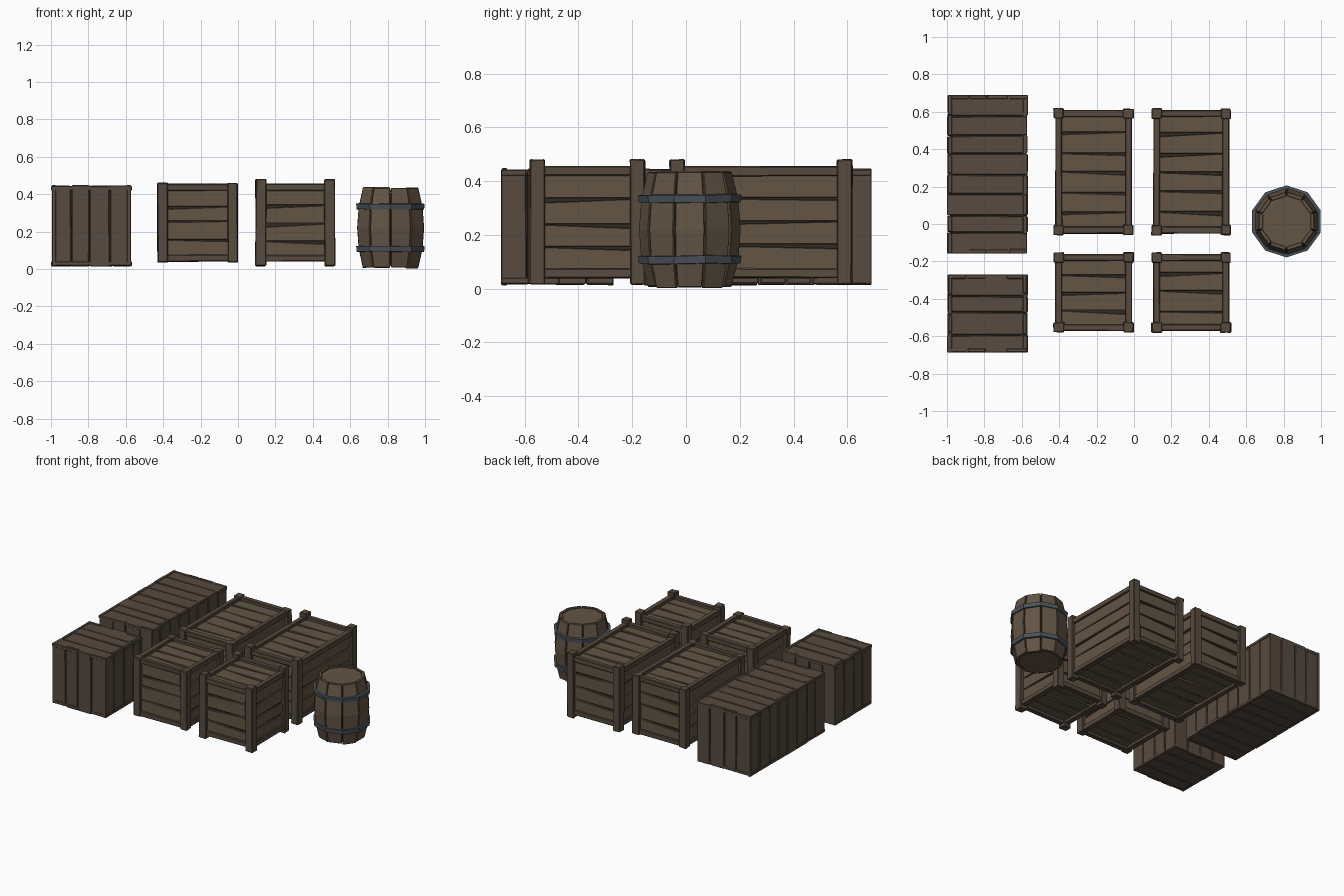
import bpy, bmesh, math, random
from mathutils import Vector

if "Cube" in bpy.data.objects:
    bpy.data.objects.remove(bpy.data.objects["Cube"])

random.seed(4)
AX = [Vector((1, 0, 0)), Vector((0, 1, 0)), Vector((0, 0, 1))]


def material(name, rgb):
    m = bpy.data.materials.new(name)
    m.diffuse_color = (*rgb, 1)
    m.use_nodes = True
    m.node_tree.nodes["Principled BSDF"].inputs["Base Color"].default_value = m.diffuse_color
    return m


WOOD = material("wood", (0.125, 0.09, 0.06))
FRAME = material("frame_wood", (0.095, 0.07, 0.05))
DARK = material("gap_shadow", (0.03, 0.022, 0.016))
IRON = material("iron", (0.07, 0.085, 0.1))


def jit(a):
    return random.uniform(-a, a)


def hexa(bm, bottom, top, mat):
    v = [bm.verts.new(p) for p in bottom + top]
    for f in ((0, 1, 2, 3), (4, 5, 6, 7), (0, 1, 5, 4), (1, 2, 6, 5), (2, 3, 7, 6), (3, 0, 4, 7)):
        bm.faces.new([v[i] for i in f]).material_index = mat


def box(bm, lo, hi, mat, j=0.0):
    def ring(z):
        return [Vector((x + jit(j), y + jit(j), z + jit(j)))
                for x, y in ((lo[0], lo[1]), (hi[0], lo[1]), (hi[0], hi[1]), (lo[0], hi[1]))]
    hexa(bm, ring(lo[2]), ring(hi[2]), mat)


def panel(bm, lo, hi, axis, sign, run, inset, thick, gap, wedge, endjit, mat):
    """Row of uneven planks covering one face of the box lo..hi."""
    stack = 3 - axis - run
    face = (hi if sign > 0 else lo)[axis] - sign * inset
    a, b = lo[stack] + 0.003, hi[stack] - 0.003
    n = max(4, round((b - a) / 0.105))
    step = (b - a) / n
    cuts = [a + step * i + (jit(0.01) if 0 < i < n else 0) for i in range(n + 1)]
    for i in range(n):
        s0, s1 = cuts[i] + (gap if i else 0), cuts[i + 1] - (gap if i < n - 1 else 0)
        w = random.uniform(0.3, 1) * wedge if i < n - 1 else 0
        flip = random.random() < 0.5
        r0, r1 = lo[run] + jit(endjit), hi[run] + jit(endjit)
        quad = [(r0, s0), (r1, s0), (r1, s1 - (0 if flip else w)), (r0, s1 - (w if flip else 0))]
        out = face + jit(0.002)
        hexa(bm, [AX[run] * r + AX[stack] * s + AX[axis] * (face - sign * thick) for r, s in quad],
             [AX[run] * r + AX[stack] * s + AX[axis] * out for r, s in quad], mat)


def finish(bm, name, mats, bevel=0.003):
    bmesh.ops.recalc_face_normals(bm, faces=bm.faces[:])
    me = bpy.data.meshes.new(name)
    bm.to_mesh(me)
    bm.free()
    ob = bpy.data.objects.new(name, me)
    bpy.context.collection.objects.link(ob)
    for m in mats:
        me.materials.append(m)
    if bevel:
        mod = ob.modifiers.new("worn_edges", 'BEVEL')
        mod.width, mod.segments = bevel, 1
    return ob


def grow(lo, hi, d):
    return [c - d for c in lo], [c + d for c in hi]


def plank_crate(name, lo, hi):
    # Plain crate: vertical boards on the sides, cross boards on top and bottom
    bm = bmesh.new()
    box(bm, *grow(lo, hi, -0.014), 1)
    for axis, run in ((0, 2), (1, 2), (2, 0)):
        for sign in (-1, 1):
            panel(bm, lo, hi, axis, sign, run, 0.003, 0.022, 0.002, 0.004, 0.003, 0)
    return finish(bm, name, [FRAME, DARK])


def framed_crate(name, lo, hi, post_z):
    # Recessed boarded panels
    bm = bmesh.new()
    plo, phi = grow(lo, hi, -0.02)
    box(bm, *grow(plo, phi, -0.012), 1)
    for axis, run in ((0, 1), (1, 0), (2, 0)):
        for sign in (-1, 1):
            panel(bm, plo, phi, axis, sign, run, 0, 0.018, 0.001, 0.022, 0, 0)
    finish(bm, name + "_panels", [WOOD, DARK], 0.002)
    # Corner posts and edge rails
    bm = bmesh.new()
    p, t, i = 0.055, 0.036, 0.009
    for x in (lo[0], hi[0] - p):
        for y in (lo[1], hi[1] - p):
            box(bm, (x, y, post_z[0]), (x + p, y + p, post_z[1]), 0, 0.003)
    for z in (lo[2], hi[2] - t):
        for x in (lo[0] + i, hi[0] - i - t):
            box(bm, (x, lo[1] + 0.03, z), (x + t, hi[1] - 0.03, z + t), 0, 0.002)
        for y in (lo[1] + i, hi[1] - i - t):
            box(bm, (lo[0] + 0.03, y, z), (hi[0] - 0.03, y + t, z + t), 0, 0.002)
    finish(bm, name + "_frame", [FRAME], 0.004)


def barrel(cx, cy, n=10):
    # Bulging staves with uneven ends
    profile = [(0.0, 0.148), (0.11, 0.171), (0.22, 0.179), (0.33, 0.171), (0.44, 0.148)]
    bm = bmesh.new()
    for k in range(n):
        a0, a1 = (k - 0.475) * math.tau / n, (k + 0.475) * math.tau / n
        dz, dr = (random.uniform(0, 0.012), random.uniform(0, 0.008)), jit(0.002)
        rings = []
        for idx, (z, r) in enumerate(profile):
            z += dz[0] if idx == 0 else -dz[1] if idx == 4 else 0
            k2 = (r + dr) / math.cos(math.pi / n)
            rings.append([bm.verts.new((cx + q * math.cos(a), cy + q * math.sin(a), z))
                          for q, a in ((k2, a0), (k2, a1), (k2 - 0.022, a1), (k2 - 0.022, a0))])
        bm.faces.new(rings[0])
        bm.faces.new(rings[-1])
        for lo, hi in zip(rings, rings[1:]):
            for i in range(4):
                bm.faces.new((lo[i], lo[(i + 1) % 4], hi[(i + 1) % 4], hi[i]))
    finish(bm, "barrel_staves", [WOOD])

    def ring_mesh(name, prof, mats, wobble=0.0, closed=True):
        bm = bmesh.new()
        cols = []
        for k in range(n):
            a, w = (k + 0.5) * math.tau / n, jit(wobble)
            cols.append([bm.verts.new((cx + r / math.cos(math.pi / n) * math.cos(a),
                                       cy + r / math.cos(math.pi / n) * math.sin(a), z + w))
                         for r, z in prof])
        m = len(prof)
        for k in range(n):
            c, d = cols[k], cols[(k + 1) % n]
            for i in range(m if closed else m - 1):
                bm.faces.new((c[i], d[i], d[(i + 1) % m], c[(i + 1) % m]))
        if not closed:
            bm.faces.new([c[0] for c in cols])
            bm.faces.new([c[-1] for c in cols])
        finish(bm, name, mats, 0)

    # Dark core behind the stave gaps, with heads just inside the rims
    ring_mesh("barrel_core", [(0.13, 0.03), (0.163, 0.22), (0.13, 0.41)], [DARK], 0, False)
    for label, z in (("top", 0.412), ("bottom", 0.016)):
        ring_mesh("barrel_head_" + label, [(0.137, z), (0.137, z + 0.012)], [WOOD], 0, False)
    # Iron hoops
    for label, z in (("upper", 0.335), ("lower", 0.108)):
        ring_mesh("barrel_hoop_" + label, [(0.155, z - 0.018), (0.18, z - 0.015),
                  (0.183, z + 0.013), (0.155, z + 0.017)], [IRON], 0.003)


plank_crate("plank_crate_long", (-0.997, -0.16, 0.015), (-0.57, 0.692, 0.445))
plank_crate("plank_crate_short", (-0.997, -0.69, 0.015), (-0.57, -0.268, 0.445))
for size, y0, y1 in (("long", -0.06, 0.618), ("short", -0.58, -0.152)):
    framed_crate("flush_crate_" + size, (-0.43, y0, 0.04), (-0.002, y1, 0.455), (0.036, 0.459))
    framed_crate("post_crate_" + size, (0.094, y0, 0.04), (0.518, y1, 0.455), (0.016, 0.48))
barrel(0.815, 0.014)
